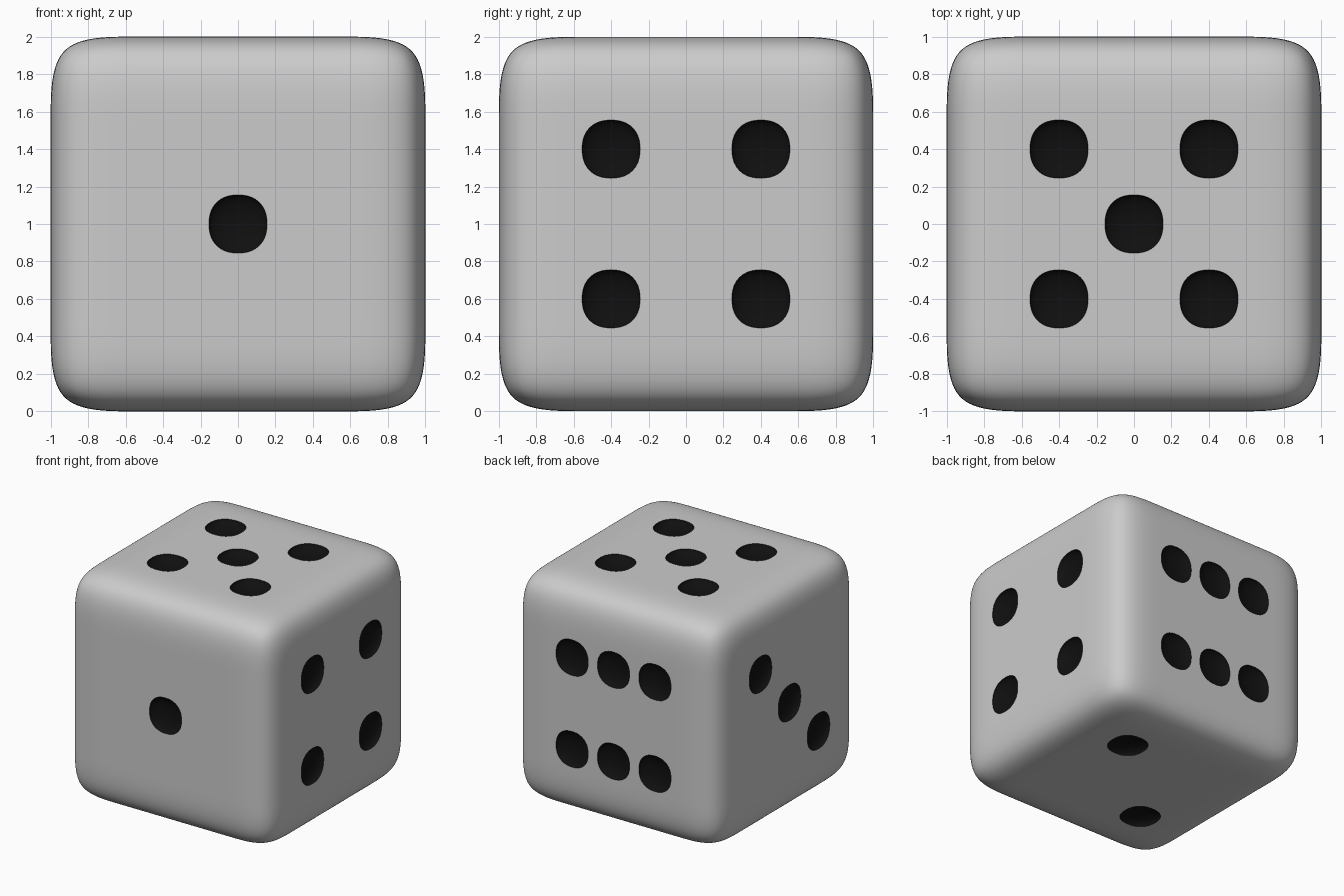
import bpy, bmesh
from math import atan2, cos, sin
from mathutils import Vector, Matrix

if "Cube" in bpy.data.objects:
    bpy.data.objects.remove(bpy.data.objects["Cube"])

S = 0.4              # pip spacing
PIP_R, PIP_D = 0.155, 0.06

black = bpy.data.materials.new("pip_black")
black.diffuse_color = (0.005, 0.005, 0.005, 1)
black.use_nodes = True
black.node_tree.nodes["Principled BSDF"].inputs["Base Color"].default_value = black.diffuse_color


def make_object(name, bm):
    mesh = bpy.data.meshes.new(name)
    bm.to_mesh(mesh)
    bm.free()
    mesh.materials.append(None)
    mesh.materials.append(black)
    ob = bpy.data.objects.new(name, mesh)
    bpy.context.collection.objects.link(ob)
    return ob


# Rounded body: cube with support loops, then subdivided
bm = bmesh.new()
bmesh.ops.create_cube(bm, size=2)
for axis in range(3):
    for c in (-0.55, 0, 0.55):
        co, no = Vector(), Vector()
        co[axis], no[axis] = c, 1
        bmesh.ops.bisect_plane(bm, geom=bm.verts[:] + bm.edges[:] + bm.faces[:],
                               plane_co=co, plane_no=no)
bmesh.ops.translate(bm, verts=bm.verts, vec=(0, 0, 1))
body = make_object("die_body", bm)
sub = body.modifiers.new("round", "SUBSURF")
sub.levels = sub.render_levels = 4

# Pip layouts: face normal, face right axis, face up axis, pip positions
corners = [(-1, -1), (1, -1), (-1, 1), (1, 1)]
X, Y, Z = Vector((1, 0, 0)), Vector((0, 1, 0)), Vector((0, 0, 1))
faces = [
    (-Y, X, Z, [(0, 0)]),
    (X, Y, Z, corners),
    (Z, X, Y, corners + [(0, 0)]),
    (Y, -X, Z, corners + [(0, -1), (0, 1)]),
    (-X, -Y, Z, [(-1, 1), (0, 0), (1, -1)]),
    (-Z, X, -Y, [(1, -1), (-1, 1)]),
]

# Pip cutters: flattened, slightly squarish spheres
bm = bmesh.new()
for n, u, v, spots in faces:
    rot = Matrix((u, v, n)).transposed()
    for a, b in spots:
        verts = bmesh.ops.create_uvsphere(bm, u_segments=40, v_segments=20, radius=1)["verts"]
        for p in verts:
            t = atan2(p.co.y, p.co.x)
            k = PIP_R / (abs(cos(t)) ** 2.3 + abs(sin(t)) ** 2.3) ** (1 / 2.3)
            q = Vector((p.co.x * k + a * S, p.co.y * k + b * S, p.co.z * PIP_D + 1))
            p.co = rot @ q + Z
for f in bm.faces:
    f.material_index = 1
cutter = make_object("pip_cutter", bm)
cutter.hide_render = True

# Carve the dimples
cut = body.modifiers.new("pips", "BOOLEAN")
cut.operation = "DIFFERENCE"
cut.solver = "EXACT"
cut.material_mode = "INDEX"
cut.object = cutter
bpy.context.view_layer.objects.active = body
body.select_set(True)
for name in ("round", "pips"):
    bpy.ops.object.modifier_apply(modifier=name)
bpy.data.objects.remove(cutter)
bpy.ops.object.shade_smooth_by_angle(angle=0.6)
